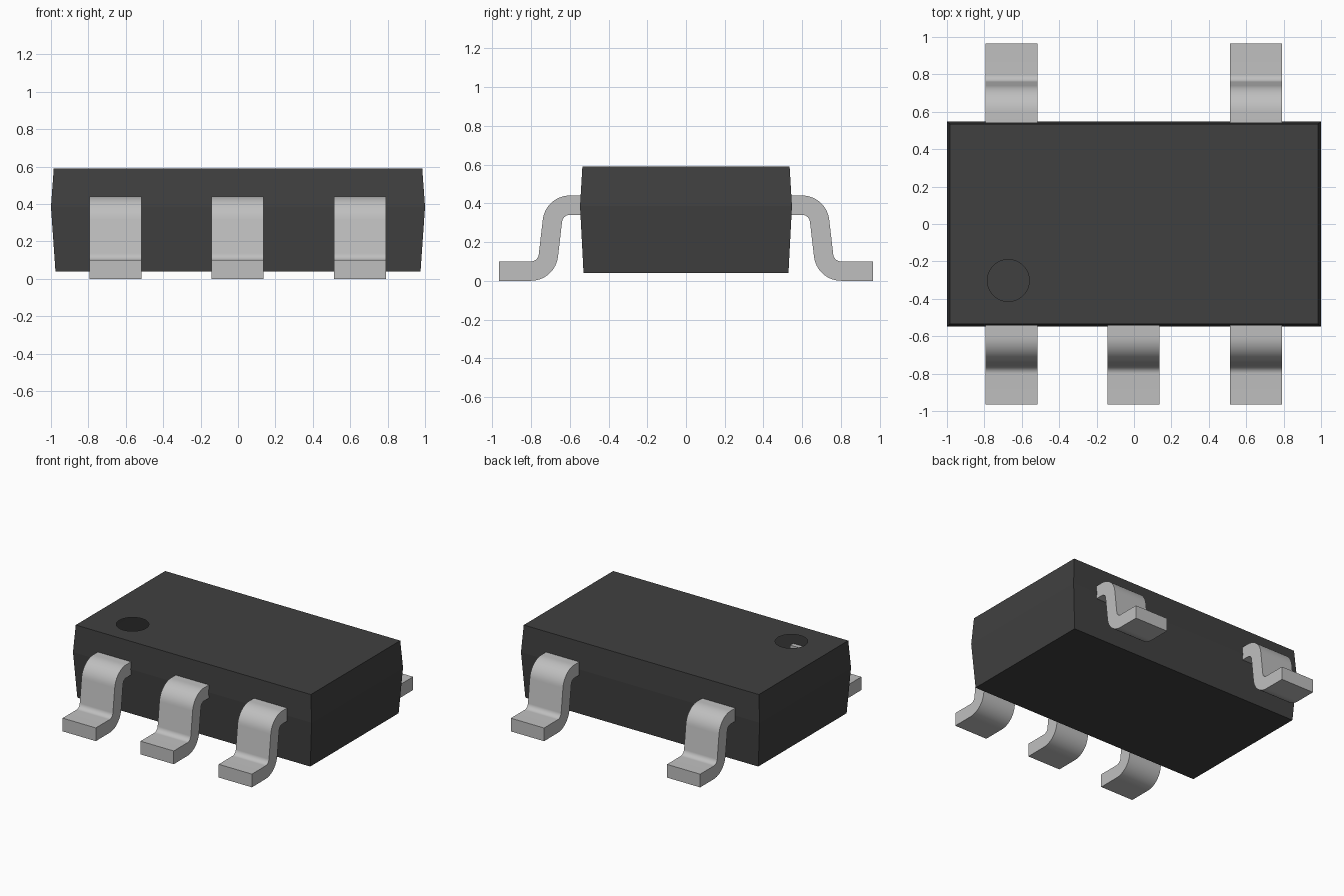
import bpy, bmesh, math

cube = bpy.data.objects.get("Cube")
if cube:
    bpy.data.objects.remove(cube, do_unlink=True)


def material(name, value):
    m = bpy.data.materials.new(name)
    m.use_nodes = True
    col = (value, value, value, 1)
    m.diffuse_color = col
    m.node_tree.nodes["Principled BSDF"].inputs["Base Color"].default_value = col
    return m


charcoal = material("charcoal plastic", 0.0513)
silver = material("silver metal", 0.522)


def finish(name, bm, mat):
    bmesh.ops.recalc_face_normals(bm, faces=bm.faces[:])
    mesh = bpy.data.meshes.new(name)
    bm.to_mesh(mesh)
    bm.free()
    mesh.materials.append(mat)
    ob = bpy.data.objects.new(name, mesh)
    bpy.context.collection.objects.link(ob)
    return ob


# Package body: a moulded shell, widest at its parting line
bm = bmesh.new()
rings = []
for hx, hy, z in ((0.976, 0.529, 0.04), (1.0, 0.547, 0.385), (0.985, 0.535, 0.59)):
    rings.append([bm.verts.new((sx * hx, sy * hy, z))
                  for sx, sy in ((-1, -1), (1, -1), (1, 1), (-1, 1))])
bm.faces.new(rings[0][::-1])
for low, high in zip(rings, rings[1:]):
    for i in range(4):
        j = (i + 1) % 4
        bm.faces.new((low[i], low[j], high[j], high[i]))

# Top face with the round orientation hole, open to the inside
N = 48
hole = [bm.verts.new((-0.672 + 0.112 * math.cos(2 * math.pi * i / N),
                      -0.302 + 0.112 * math.sin(2 * math.pi * i / N), 0.59))
        for i in range(N)]
edges = [bm.edges.new((hole[i], hole[(i + 1) % N])) for i in range(N)]
edges += [bm.edges.get((rings[2][i], rings[2][(i + 1) % 4])) for i in range(4)]
bmesh.ops.triangle_fill(bm, use_beauty=True, use_dissolve=False, edges=edges)
finish("package_body", bm, charcoal)


# Gull-wing lead: S-bent side profile extruded across its width
def arc(cy, cz, r, a0, a1, steps=12):
    angles = [math.radians(a0 + (a1 - a0) * i / steps) for i in range(steps + 1)]
    return [(cy + r * math.cos(a), cz + r * math.sin(a)) for a in angles]


upper = ([(0.51, 0.44)] + arc(0.60, 0.30, 0.14, 90, 6)
         + arc(0.80, 0.14, 0.04, 186, 270) + [(0.965, 0.10)])
lower = ([(0.51, 0.34)] + arc(0.60, 0.30, 0.04, 90, 6)
         + arc(0.80, 0.14, 0.14, 186, 270) + [(0.965, 0.0)])


def lead(name, x, side, half=0.139):
    bm = bmesh.new()
    rows = []
    for (y1, z1), (y2, z2) in zip(upper, lower):
        rows.append([bm.verts.new(p) for p in (
            (x - half, side * y1, z1), (x + half, side * y1, z1),
            (x + half, side * y2, z2), (x - half, side * y2, z2))])
    for a, b in zip(rows, rows[1:]):
        for i in range(4):
            j = (i + 1) % 4
            bm.faces.new((a[i], a[j], b[j], b[i]))
    bm.faces.new(rows[0])
    bm.faces.new(rows[-1][::-1])
    ob = finish(name, bm, silver)
    bpy.ops.object.select_all(action='DESELECT')
    ob.select_set(True)
    bpy.context.view_layer.objects.active = ob
    bpy.ops.object.shade_smooth_by_angle(angle=math.radians(30))


# Three leads in front, two at the back
for label, x, side in (("front_right", -0.655, -1), ("front_middle", -0.002, -1),
                       ("front_left", 0.653, -1), ("back_right", -0.655, 1),
                       ("back_left", 0.653, 1)):
    lead(label + "_lead", x, side)
